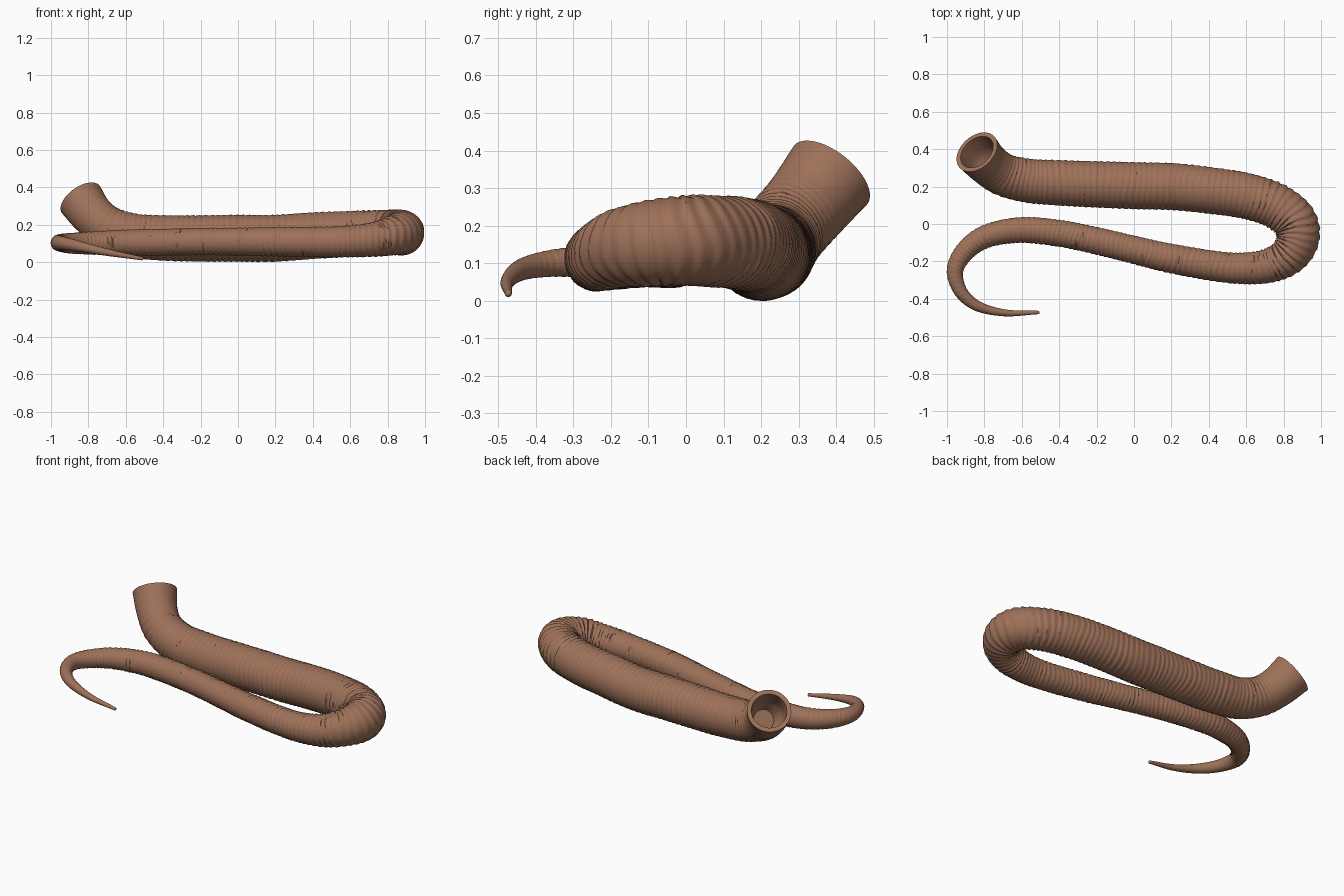
import bpy, bmesh, math, random
from mathutils import Vector

random.seed(4)
cube = bpy.data.objects.get("Cube")
if cube:
    bpy.data.objects.remove(cube)

SIDES = 48
STEP = 0.0055

# Centre line and radius, from the open mouth to the pointed tip: x, y, z, r
PATH = [
    (-.84, .385, .335, .125), (-.785, .325, .26, .116), (-.70, .265, .19, .113),
    (-.57, .232, .145, .117), (-.40, .22, .13, .121), (0, .205, .128, .125),
    (.20, .20, .128, .125), (.40, .18, .142, .124), (.62, .145, .152, .122),
    (.77, .09, .158, .12), (.86, .01, .16, .119), (.875, -.08, .155, .115),
    (.83, -.165, .142, .104), (.73, -.22, .122, .092), (.56, -.237, .11, .083),
    (.20, -.185, .11, .078), (0, -.138, .11, .074), (-.20, -.09, .11, .072),
    (-.40, -.05, .107, .071), (-.62, -.033, .105, .068), (-.81, -.075, .102, .06),
    (-.915, -.16, .102, .052), (-.957, -.25, .104, .044), (-.93, -.355, .1, .036),
    (-.85, -.432, .085, .029), (-.70, -.474, .053, .019), (-.51, -.473, .019, .009),
]


def spline(points):
    """Centripetal smooth curve through points, sampled at near-even steps."""
    pts = [Vector(p) for p in points]
    pts = [2 * pts[0] - pts[1]] + pts + [2 * pts[-1] - pts[-2]]
    out = []
    for a, b, c, d in zip(pts, pts[1:], pts[2:], pts[3:]):
        t0 = 0
        t1 = t0 + (b - a).length ** .5
        t2 = t1 + (c - b).length ** .5
        t3 = t2 + (d - c).length ** .5
        n = max(2, round((c - b).length / STEP))
        for i in range(n):
            t = t1 + (t2 - t1) * i / n
            a1 = a.lerp(b, (t - t0) / (t1 - t0))
            a2 = b.lerp(c, (t - t1) / (t2 - t1))
            a3 = c.lerp(d, (t - t2) / (t3 - t2))
            b1 = a1.lerp(a2, (t - t0) / (t2 - t0))
            b2 = a2.lerp(a3, (t - t1) / (t3 - t1))
            out.append(b1.lerp(b2, (t - t1) / (t2 - t1)))
    return out + [pts[-2]]


def smooth(lo, hi, v):
    t = min(1, max(0, (v - lo) / (hi - lo)))
    return t * t * (3 - 2 * t)


samples = spline(PATH)
centres = [s.to_3d() for s in samples]
radii = [s.w for s in samples]
count = len(samples)

# Frames carried along the curve without twist
frames = []
u = Vector((0, 0, 1))
for i in range(count):
    t = (centres[min(i + 1, count - 1)] - centres[max(i - 1, 0)]).normalized()
    u = (u - t * u.dot(t)).normalized()
    frames.append((u.copy(), t.cross(u)))

bm = bmesh.new()


def ring(i, radius, phase=0, amount=0):
    """Ring of vertices; slanted, uneven wrinkles displace the radius."""
    a, b = frames[i]
    verts = []
    for k in range(SIDES):
        ang = math.tau * k / SIDES
        p = (phase + .18 * math.sin(2 * ang + phase * .23)
             + .12 * math.sin(3 * ang - phase * .4)) % 1
        saw = p / .75 if p < .75 else (1 - p) / .25
        uneven = .75 + .25 * math.sin(ang + phase * .9)
        r = radius + amount * uneven * (saw - .5)
        verts.append(bm.verts.new(centres[i] + r * (a * math.cos(ang) + b * math.sin(ang))))
    return verts


# Inner wall of the hollow mouth, from its floor out to the rim
rings = []
hollow = [i for i in range(0, 40, 4)]
for i in reversed(hollow):
    rings.append(ring(i, radii[i] * (.8 - .3 * smooth(20, 40, i))))
rings.append(ring(0, radii[0] * .82))
rings.append(ring(0, radii[0] * .97))

# Wrinkled outer skin, with stronger folds on the thick half
phase = 0
pitch = .034
dist = 0
for i in range(count):
    if i:
        d = (centres[i] - centres[i - 1]).length
        dist += d
        old = int(phase)
        phase += d / pitch
        if int(phase) != old:
            pitch = random.uniform(.026, .038) * (.6 + .4 * radii[i] / .12)
    bend = smooth(.5, .85, centres[i].x)
    fade = smooth(.08, .25, dist) * smooth(.015, .075, radii[i])
    rings.append(ring(i, radii[i], phase, fade * (.0055 + .004 * bend)))

# Skin between rings, then close both ends
for r0, r1 in zip(rings, rings[1:]):
    for k in range(SIDES):
        n = (k + 1) % SIDES
        bm.faces.new((r0[k], r0[n], r1[n], r1[k]))
bm.faces.new(rings[0])
tip = bm.verts.new(centres[-1] + (centres[-1] - centres[-2]).normalized() * .007)
for k in range(SIDES):
    bm.faces.new((rings[-1][k], rings[-1][(k + 1) % SIDES], tip))
bmesh.ops.recalc_face_normals(bm, faces=bm.faces)

mesh = bpy.data.meshes.new("wrinkled_tube")
bm.to_mesh(mesh)
bm.free()
body = bpy.data.objects.new("wrinkled_tube", mesh)
bpy.context.collection.objects.link(body)

# Warm brown skin
colour = (.34, .165, .1, 1)
mat = bpy.data.materials.new("brown_skin")
mat.use_nodes = True
mat.diffuse_color = colour
bsdf = next(n for n in mat.node_tree.nodes if n.type == 'BSDF_PRINCIPLED')
bsdf.inputs["Base Color"].default_value = colour
bsdf.inputs["Roughness"].default_value = .7
mesh.materials.append(mat)

bpy.context.view_layer.objects.active = body
body.select_set(True)
bpy.ops.object.shade_smooth_by_angle(angle=math.radians(50))
